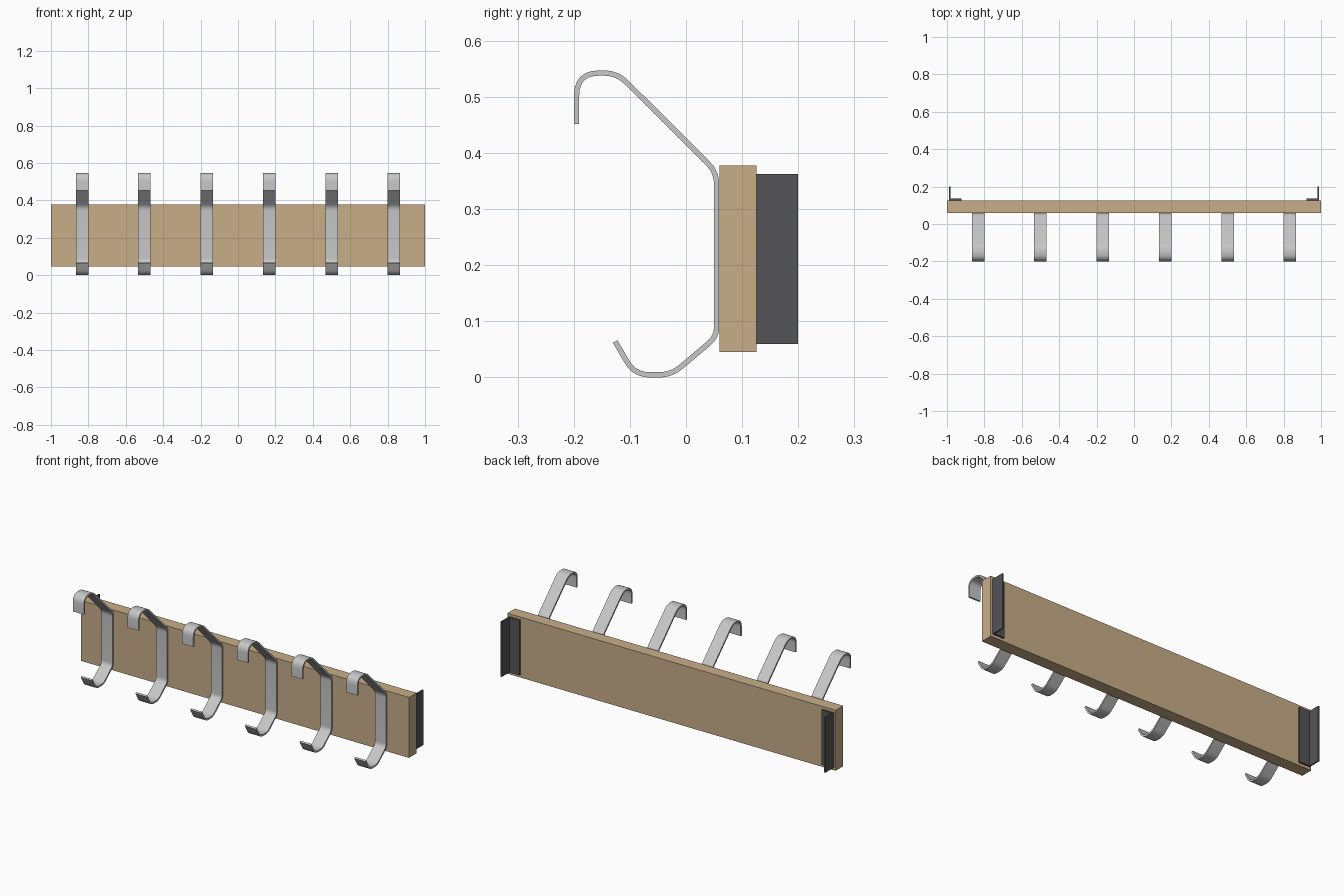
import bpy, bmesh
from mathutils import Vector

if "Cube" in bpy.data.objects:
    bpy.data.objects.remove(bpy.data.objects["Cube"])


def material(name, rgb):
    m = bpy.data.materials.new(name)
    m.diffuse_color = (*rgb, 1)
    m.use_nodes = True
    m.node_tree.nodes["Principled BSDF"].inputs["Base Color"].default_value = m.diffuse_color
    return m


WOOD = material("light_wood", (0.58, 0.42, 0.25))
STEEL = material("brushed_steel", (0.57, 0.57, 0.57))
DARK = material("dark_metal", (0.09, 0.09, 0.095))


def prism(name, outline, axis, lo, hi, mat):
    """Extrude a closed 2D outline along x (outline is y,z) or z (outline is x,y)."""
    bm = bmesh.new()
    place = (lambda p, t: (t, p[0], p[1])) if axis == "x" else (lambda p, t: (p[0], p[1], t))
    a = [bm.verts.new(place(p, lo)) for p in outline]
    b = [bm.verts.new(place(p, hi)) for p in outline]
    n = len(a)
    bm.faces.new(a)
    bm.faces.new(b[::-1])
    for i in range(n):
        j = (i + 1) % n
        bm.faces.new((a[i], b[i], b[j], a[j]))
    bmesh.ops.recalc_face_normals(bm, faces=bm.faces)
    me = bpy.data.meshes.new(name)
    bm.to_mesh(me)
    bm.free()
    me.materials.append(mat)
    ob = bpy.data.objects.new(name, me)
    bpy.context.collection.objects.link(ob)
    return ob


def rounded_path(points, cuts, steps=6):
    """Round each inner corner, starting the bend at the given distance from it."""
    pts = [Vector(p) for p in points]
    out = [pts[0]]
    for i, d in enumerate(cuts, 1):
        c = pts[i]
        p = c + (pts[i - 1] - c).normalized() * d
        q = c + (pts[i + 1] - c).normalized() * d
        for k in range(steps + 1):
            t = k / steps
            out.append(p * (1 - t) ** 2 + c * 2 * t * (1 - t) + q * t * t)
    return out + [pts[-1]]


def thicken(path, half):
    """Offset a path to both sides, giving a closed strip outline."""
    left, right = [], []
    for i, p in enumerate(path):
        d = (path[min(i + 1, len(path) - 1)] - path[max(i - 1, 0)]).normalized()
        n = Vector((-d.y, d.x)) * half
        left.append(p + n)
        right.append(p - n)
    return left + right[::-1]


# Back board
prism("board", [(-1, 0.06), (1, 0.06), (1, 0.126), (-1, 0.126)], "z", 0.045, 0.378, WOOD)

# Bent strip hooks
path = rounded_path(
    [(-0.195, 0.452), (-0.195, 0.5425), (-0.1225, 0.5425), (0.0545, 0.366),
     (0.0545, 0.0725), (-0.026, 0.0047), (-0.092, 0.0047), (-0.126, 0.064)],
    [0.040, 0.024, 0.022, 0.018, 0.022, 0.028])
strip = thicken(path, 0.0047)
for i in range(6):
    x = (i - 2.5) / 3
    hook = prism(f"hook_{i + 1}", strip, "x", x - 0.0335, x + 0.0335, STEEL)
    bpy.ops.object.select_all(action="DESELECT")
    hook.select_set(True)
    bpy.context.view_layer.objects.active = hook
    bpy.ops.object.shade_smooth_by_angle()

# Angle brackets behind both ends
for side, s in (("left", -1), ("right", 1)):
    angle = [(0.99, 0.126), (0.99, 0.2), (0.982, 0.2), (0.982, 0.135),
             (0.921, 0.135), (0.921, 0.126)]
    prism(f"{side}_bracket", [(s * x, y) for x, y in angle], "z", 0.06, 0.363, DARK)
